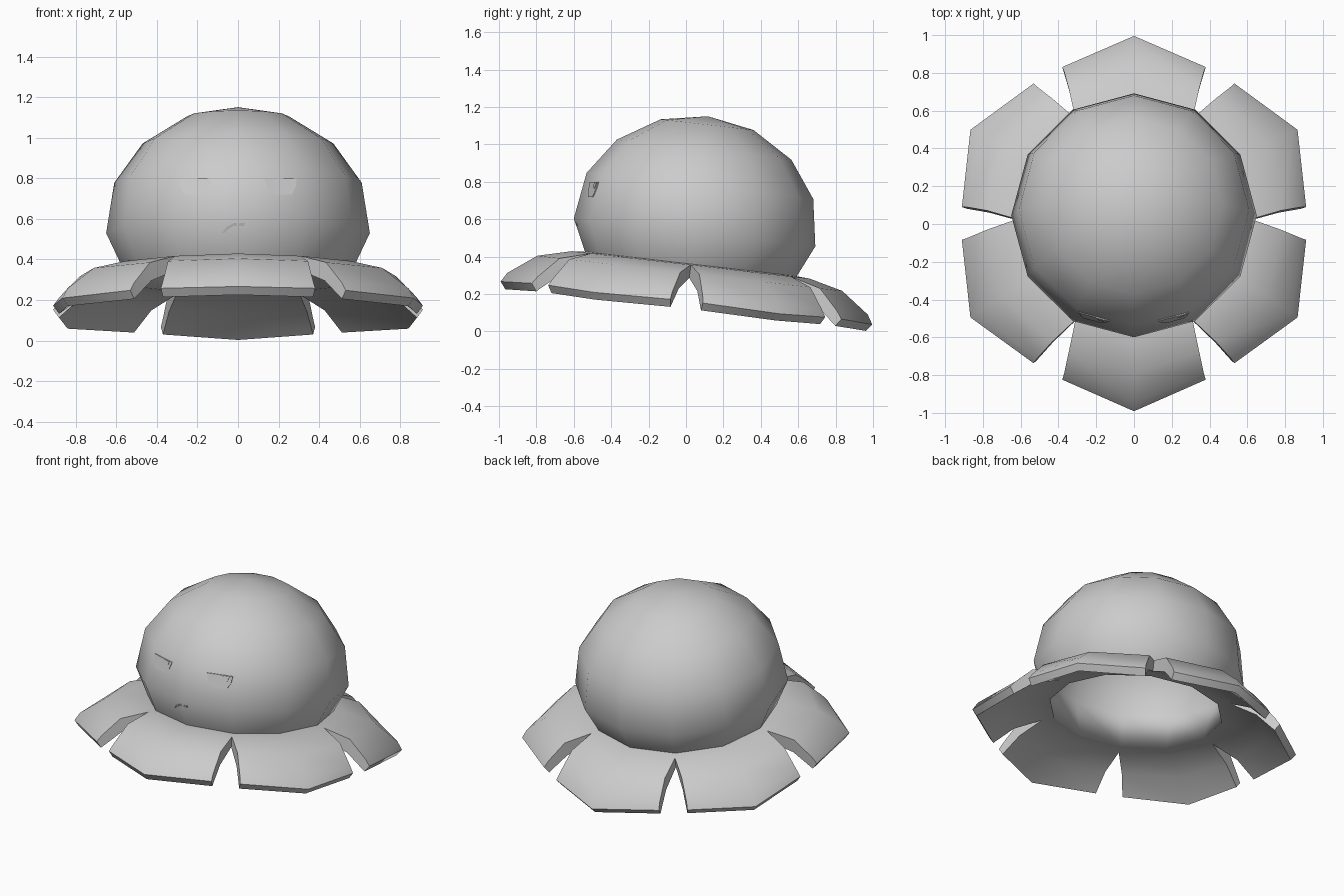
import bpy, bmesh, math
from mathutils import Vector, Matrix
from mathutils.bvhtree import BVHTree

if bpy.data.objects.get("Cube"):
    bpy.data.objects.remove(bpy.data.objects["Cube"])

grey = bpy.data.materials.new("plush grey")
grey.use_nodes = True
COLOUR = (0.6, 0.6, 0.6, 1)
grey.diffuse_color = COLOUR
grey.node_tree.nodes["Principled BSDF"].inputs["Base Color"].default_value = COLOUR

# The whole toy leans back a little
LEAN = Matrix.Translation((0, -0.015, 0.003)) @ Matrix.Rotation(-0.115, 4, "X")


def finish(name, bm, angle=180):
    bmesh.ops.remove_doubles(bm, verts=bm.verts, dist=0.0005)
    bmesh.ops.recalc_face_normals(bm, faces=bm.faces)
    mesh = bpy.data.meshes.new(name)
    bm.to_mesh(mesh)
    bm.free()
    obj = bpy.data.objects.new(name, mesh)
    bpy.context.collection.objects.link(obj)
    mesh.materials.append(grey)
    bpy.ops.object.select_all(action="DESELECT")
    obj.select_set(True)
    bpy.context.view_layer.objects.active = obj
    if angle >= 180:
        bpy.ops.object.shade_smooth()
    else:
        bpy.ops.object.shade_smooth_by_angle(angle=math.radians(angle))
    return obj


# Head: hollow twelve-sided dome, outer skin then inner lining
outer = [(0, 1.155), (0.25, 1.11), (0.47, 0.975), (0.61, 0.78), (0.65, 0.53), (0.57, 0.36)]
lining = [(0.53, 0.29), (0.59, 0.53), (0.55, 0.75), (0.42, 0.92), (0.22, 1.04), (0, 1.08)]
bm = bmesh.new()
profile = [bm.verts.new((r, 0, z)) for r, z in outer + lining]
edges = [bm.edges.new(pair) for pair in zip(profile, profile[1:])]
bmesh.ops.spin(bm, geom=profile + edges, cent=(0, 0, 0), axis=(0, 0, 1),
               angle=math.tau, steps=12, use_duplicate=False)
bmesh.ops.transform(bm, matrix=LEAN, verts=bm.verts)
bmesh.ops.remove_doubles(bm, verts=bm.verts, dist=0.0005)
tree = BVHTree.FromBMesh(bm)
finish("head", bm)

# Skirt: six drooping petals, each lofted from a middle and two side sections
middle = [(0.57, 0.36), (0.64, 0.355), (0.82, 0.31), (0.97, 0.2), (1.0, 0.15),
          (0.97, 0.112), (0.8, 0.22), (0.62, 0.285), (0.53, 0.29)]
C, S = math.cos(math.pi / 6), math.sin(math.pi / 6)
side = [(0.57 * C, 0.57 * S, 0.36), (0.62 * C, 0.62 * S, 0.355), (0.7, 0.345, 0.31),
        (0.805, 0.37, 0.2), (0.833, 0.38, 0.16), (0.805, 0.37, 0.12),
        (0.69, 0.34, 0.22), (0.61 * C, 0.61 * S, 0.285), (0.53 * C, 0.53 * S, 0.29)]
bm = bmesh.new()
for k in range(6):
    turn = LEAN @ Matrix.Rotation(math.radians(30 + 60 * k), 4, "Z")
    sections = [[(u, -v, z) for u, v, z in side],
                [(u, 0, z) for u, z in middle], side]
    cols = [[bm.verts.new(turn @ Vector(p)) for p in col] for col in sections]
    for a, b in zip(cols, cols[1:]):
        for i in range(len(a) - 1):
            bm.faces.new((a[i], a[i + 1], b[i + 1], b[i]))
    for col in (cols[0], cols[2]):
        bm.faces.new((col[1], col[2], col[6], col[7]))
        bm.faces.new((col[2], col[3], col[5], col[6]))
        bm.faces.new((col[3], col[4], col[5]))
finish("petal_skirt", bm, 60)


# Face: thin plates laid on the front of the head
def plate(name, outline, thick):
    bm = bmesh.new()
    layers = []
    for lift in (-0.002, thick):
        layer = []
        for x, z in outline:
            hit = tree.ray_cast(Vector((x, -2, z)), Vector((0, 1, 0)))[0]
            layer.append(bm.verts.new(hit - Vector((0, lift, 0))))
        layers.append(layer)
    back, front = layers
    bm.faces.new(back)
    bm.faces.new(front)
    for i in range(len(back)):
        j = (i + 1) % len(back)
        bm.faces.new((back[i], back[j], front[j], front[i]))
    return finish(name, bm, 30)


eye = [(0.13, 0.8), (0.145, 0.755), (0.175, 0.72), (0.265, 0.72), (0.285, 0.76), (0.29, 0.8)]
pupil = [(0.225, 0.798), (0.235, 0.77), (0.26, 0.765), (0.275, 0.798)]
for label, sign in (("left", 1), ("right", -1)):
    plate(label + "_eye", [(sign * x, z) for x, z in eye], 0.005)
# Both pupils look toward the same side of the toy
plate("left_pupil", pupil, 0.008)
plate("right_pupil", [(x - 0.425, z) for x, z in pupil], 0.008)
plate("mouth", [(-0.08, 0.53), (-0.055, 0.56), (-0.02, 0.58), (0.035, 0.58),
                (0.03, 0.565), (-0.02, 0.566), (-0.05, 0.548), (-0.068, 0.53)], 0.005)
